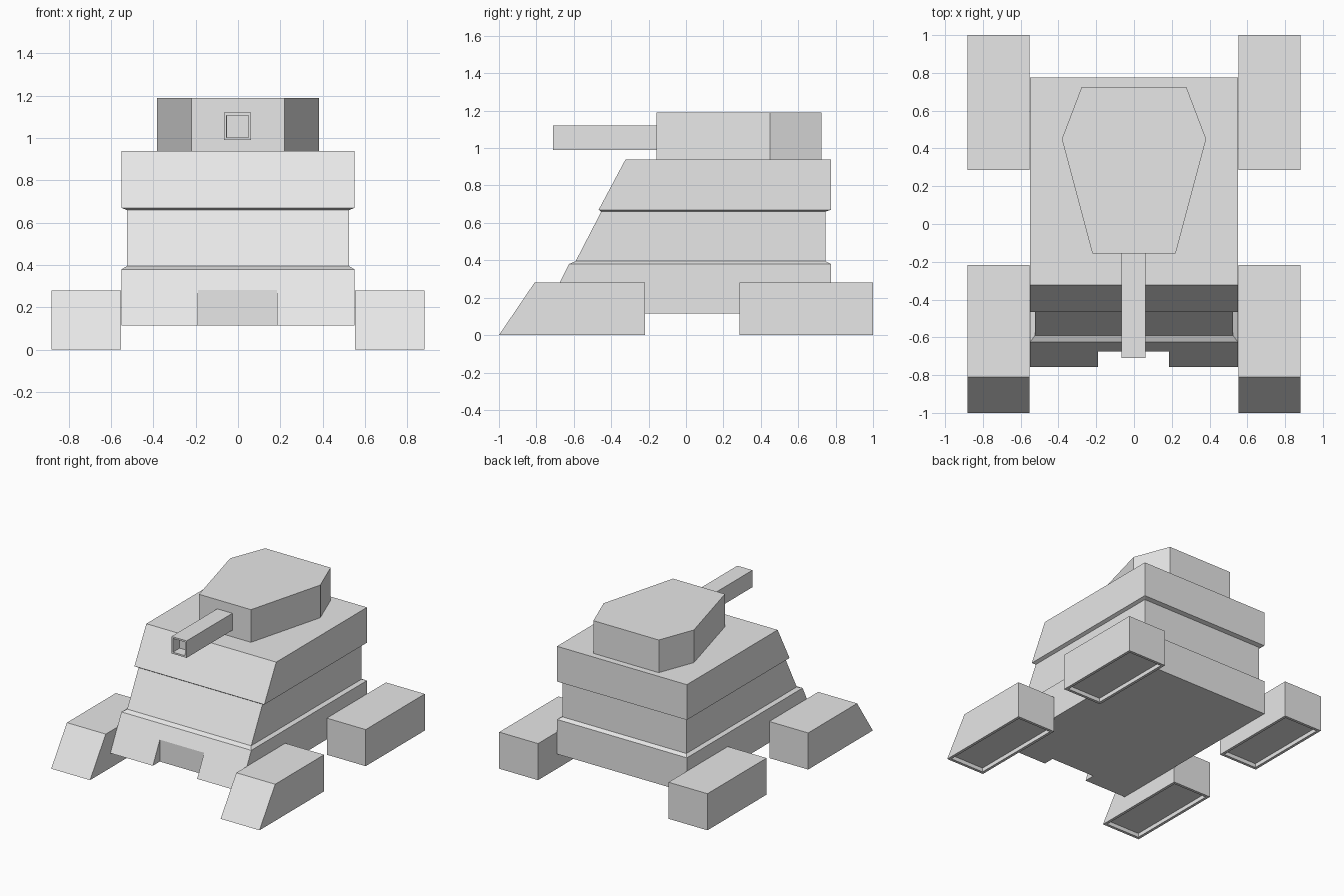
import bpy
import bmesh
from mathutils import Vector

cube = bpy.data.objects.get("Cube")
if cube:
    bpy.data.objects.remove(cube, do_unlink=True)

grey = bpy.data.materials.new("plain_grey")
grey.use_nodes = True
grey.diffuse_color = (0.8, 0.8, 0.8, 1)
grey.node_tree.nodes["Principled BSDF"].inputs["Base Color"].default_value = grey.diffuse_color


def loft(name, rings, recess=None):
    """Skin closed rings, cap both ends, optionally sink the face along one direction."""
    bm = bmesh.new()
    loops = [[bm.verts.new(p) for p in ring] for ring in rings]
    n = len(loops[0])
    for a, b in zip(loops, loops[1:]):
        for i in range(n):
            j = (i + 1) % n
            bm.faces.new((a[i], a[j], b[j], b[i]))
    bm.faces.new(loops[0])
    bm.faces.new(loops[-1])
    bmesh.ops.recalc_face_normals(bm, faces=bm.faces)
    if recess:
        direction, rim, depth = recess
        direction = Vector(direction)
        face = max(bm.faces, key=lambda f: f.normal.dot(direction))
        bmesh.ops.inset_region(bm, faces=[face], thickness=rim)
        # a second loop in place forms the walls of the recess
        bmesh.ops.inset_region(bm, faces=[face], thickness=0.001)
        bmesh.ops.translate(bm, verts=face.verts, vec=-direction * depth)
    mesh = bpy.data.meshes.new(name)
    bm.to_mesh(mesh)
    bm.free()
    mesh.materials.append(grey)
    obj = bpy.data.objects.new(name, mesh)
    bpy.context.collection.objects.link(obj)
    return obj


def rect(x0, x1, y0, y1, z):
    return [(x0, y0, z), (x1, y0, z), (x1, y1, z), (x0, y1, z)]


# Hull: stepped bands with a sloping front (height, half width, front, back)
bands = [
    (0.115, 0.55, -0.758, 0.775),
    (0.38, 0.55, -0.625, 0.775),
    (0.395, 0.525, -0.59, 0.745),
    (0.66, 0.525, -0.453, 0.745),
    (0.67, 0.55, -0.467, 0.775),
    (0.94, 0.55, -0.323, 0.775),
]
hull = loft("hull", [rect(-w, w, f, b, z) for z, w, f, b in bands])

# Notch in the lower front of the hull
cutter = loft("notch_cutter", [rect(-0.19, 0.185, -1.2, -0.674, z) for z in (-0.1, 0.5)])
cutter.hide_render = True
cut = hull.modifiers.new("notch", "BOOLEAN")
cut.operation = "DIFFERENCE"
cut.solver = "EXACT"
cut.object = cutter
bpy.context.view_layer.objects.active = hull
bpy.ops.object.modifier_apply(modifier=cut.name)
bpy.data.objects.remove(cutter, do_unlink=True)

# Turret
half = [(0.22, -0.157), (0.382, 0.45), (0.277, 0.725)]
outline = half + [(-x, y) for x, y in reversed(half)]
loft("turret", [[(x, y, z) for x, y in outline] for z in (0.94, 1.19)])

# Square gun barrel with an open muzzle
loft("gun_barrel",
     [rect(-0.066, 0.062, -0.71, -0.15, z) for z in (0.99, 1.12)],
     recess=((0, -1, 0), 0.018, 0.08))

# Feet with recessed undersides; the front pair slopes at the toe
for side, label in ((1, "left"), (-1, "right")):
    x0, x1 = side * 0.553, side * 0.882
    for part, toe_low, toe_high, heel in (("front", -1, -0.81, -0.218),
                                          ("rear", 0.285, 0.285, 1)):
        loft(f"{part}_{label}_foot",
             [rect(x0, x1, toe_low, heel, 0), rect(x0, x1, toe_high, heel, 0.28)],
             recess=((0, 0, -1), 0.03, 0.03))
